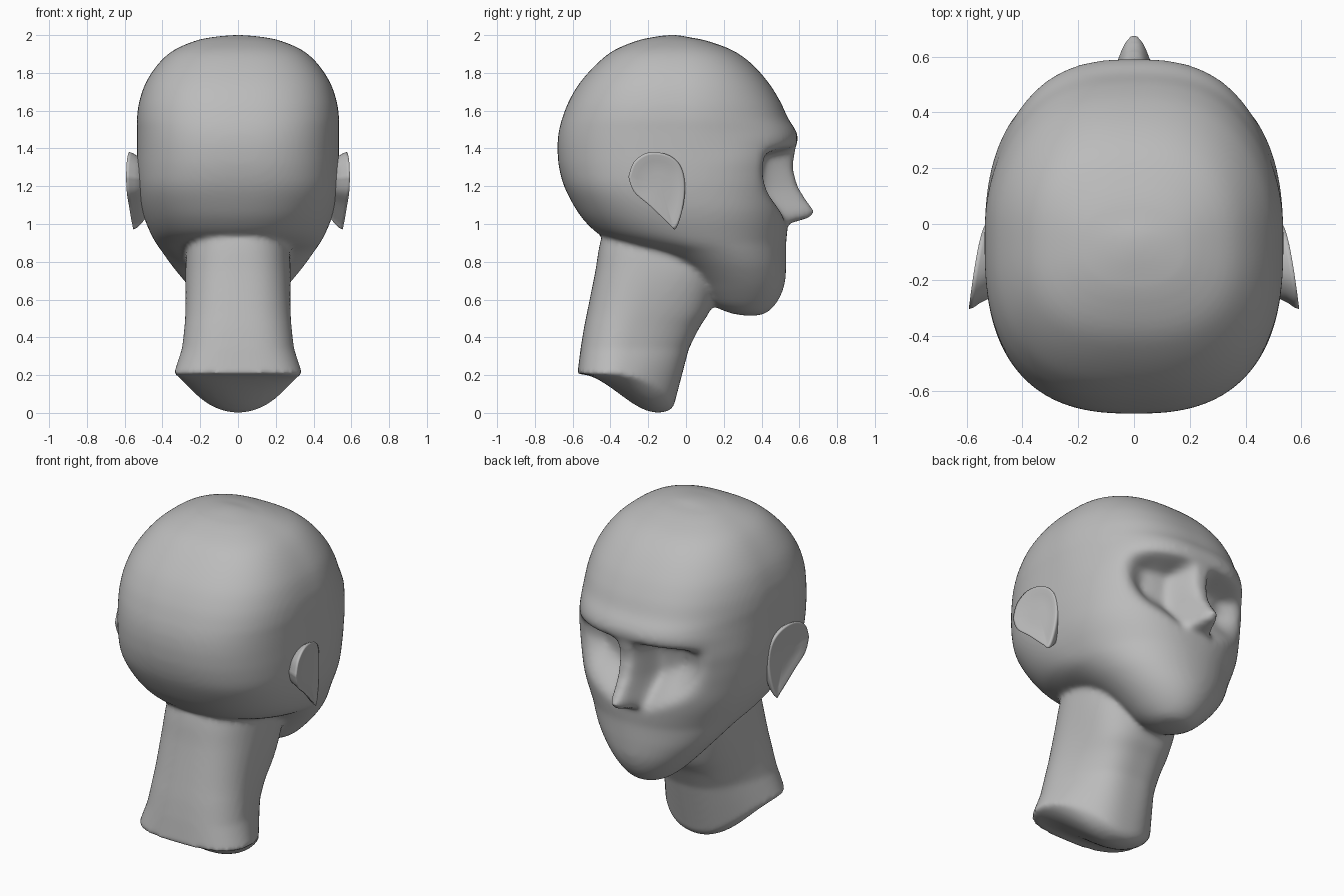
import bpy, bmesh, math

if "Cube" in bpy.data.objects:
    bpy.data.objects.remove(bpy.data.objects["Cube"])

grey = bpy.data.materials.new("clay grey")
grey.diffuse_color = (0.5, 0.5, 0.5, 1)
grey.use_nodes = True
grey.node_tree.nodes["Principled BSDF"].inputs["Base Color"].default_value = grey.diffuse_color


def step(a, b, v):
    t = max(0.0, min(1.0, (v - a) / (b - a)))
    return t * t * (3 - 2 * t)


def catmull(keys, sub):
    """Smoothly interpolate rows of numbers."""
    out = []
    for i in range(len(keys) - 1):
        p0, p1, p2 = keys[max(i - 1, 0)], keys[i], keys[i + 1]
        p3 = keys[min(i + 2, len(keys) - 1)]
        for s in range(sub):
            t = s / sub
            out.append([0.5 * (2 * b + (c - a) * t + (2 * a - 5 * b + 4 * c - d) * t * t
                               + (3 * b - a - 3 * c + d) * t ** 3)
                        for a, b, c, d in zip(p0, p1, p2, p3)])
    return out + [list(keys[-1])]


def ring(z, yf, yb, w, n, count):
    """Horizontal superellipse from the front and back y and half width."""
    pts = []
    k_up = step(1.05, 1.25, z)
    cy = (yf + yb) / 2 * (1 - k_up) - .07 * k_up
    for k in range(count):
        a = 2 * math.pi * k / count
        s, c = math.sin(a), math.cos(a)
        r = (abs(s) ** n + abs(c) ** n) ** (-1 / n)
        depth = yf - cy if c > 0 else cy - yb
        pts.append((w * r * s, cy + depth * r * c, z))
    return pts


def loft(bm, rings):
    rows = [[bm.verts.new(p) for p in r] for r in rings]
    n = len(rows[0])
    for a, b in zip(rows, rows[1:]):
        for k in range(n):
            bm.faces.new((a[k], a[(k + 1) % n], b[(k + 1) % n], b[k]))
    bm.faces.new(rows[0][::-1])
    bm.faces.new(rows[-1])


def finish(bm, name):
    bmesh.ops.recalc_face_normals(bm, faces=bm.faces)
    me = bpy.data.meshes.new(name)
    bm.to_mesh(me)
    bm.free()
    ob = bpy.data.objects.new(name, me)
    bpy.context.collection.objects.link(ob)
    return ob


# Skull and jaw: z, front y, back y, half width, squareness
head_keys = [
    (.515, .38, .31, .03, 2), (.53, .425, .23, .10, 2), (.57, .47, .14, .16, 2),
    (.63, .505, .08, .222, 2), (.70, .525, .02, .285, 2), (.78, .53, -.07, .35, 2.05),
    (.85, .53, -.2, .40, 2.1), (.90, .53, -.36, .435, 2.2), (.95, .535, -.465, .462, 2.3),
    (1.02, .54, -.54, .492, 2.4), (1.1, .54, -.595, .515, 2.5), (1.2, .54, -.645, .53, 2.6),
    (1.3, .55, -.672, .535, 2.6), (1.39, .575, -.68, .535, 2.6), (1.45, .592, -.678, .535, 2.6),
    (1.5, .578, -.671, .535, 2.6), (1.56, .54, -.655, .535, 2.6), (1.65, .498, -.62, .522, 2.6),
    (1.75, .435, -.56, .487, 2.6), (1.85, .345, -.47, .42, 2.6), (1.92, .245, -.38, .34, 2.6),
    (1.97, .11, -.26, .225, 2.5), (1.99, .01, -.17, .13, 2.3), (2.0, -.04, -.10, .03, 2)]
nose_keys = [(1.0, 0), (1.015, .05), (1.035, .12), (1.07, .14), (1.12, .10),
             (1.2, .05), (1.3, .015), (1.4, 0)]


def nose(z):
    for (z0, a), (z1, b) in zip(nose_keys, nose_keys[1:]):
        if z0 <= z <= z1:
            return a + (b - a) * (z - z0) / (z1 - z0)
    return 0


def sculpt(p):
    """Narrow the temples, push in the eye sockets and pull out the nose."""
    x, y, z = p
    x *= 1 - .06 * step(.0, .45, y) * step(1.3, 1.5, z)
    if y < .2:
        return (x, y, z)
    ax = abs(x)
    low = .97 + .45 * max(0, ax - .1)           # socket floor rises outward
    socket = (step(.03, .13, ax) * (1 - step(.24, .44, ax))
              * (1 - step(1.35, 1.42, z)) * step(low, low + .23, z))
    tip = 1 - step(.01, .10, ax)
    return (x, y - .14 * socket + nose(z) * tip, z)


bm = bmesh.new()
loft(bm, [[sculpt(p) for p in ring(*row, 200)] for row in catmull(head_keys, 8)])


# Neck: broad at the nape, narrowing forward, with a slanted scooped lower end
def neck_taper(p):
    x, y, z = p
    k = .32 * (1 - step(.2, .8, z))
    return (x * (1 - k * step(-.42, .0, y)), y, z)


def neck_floor(x, y):
    return .205 - .205 * step(-.56, -.15, y) * max(0, 1 - (x / .34) ** 2)


rim = [neck_taper(p) for p in ring(0, -.065, -.575, .345, 3, 96)]
rings = []
for s in (.05, .2, .4, .6, .75, .85, .93, 1):
    pts = [(x * s, -.3175 + (y + .3175) * s) for x, y, z in rim]
    rings.append([(x, y, neck_floor(x, y) + .035 * s ** 10 * step(-.35, -.1, y)) for x, y in pts])
neck_keys = [(.34, .015, -.558, .305, 2.9), (.45, .07, -.54, .295, 2.8), (.55, .13, -.52, .29, 2.7),
             (.75, .19, -.48, .28, 2.6), (.9, .19, -.455, .265, 2.5), (1.1, .2, -.4, .22, 2.5)]
rings += [[neck_taper(p) for p in ring(*row, 96)] for row in catmull(neck_keys, 4)]
loft(bm, rings)
raw = finish(bm, "head_and_neck_raw")

# Fuse head and neck into one smooth skin
m = raw.modifiers.new("fuse", 'REMESH')
m.mode = 'VOXEL'
m.voxel_size = 0.015
m = raw.modifiers.new("soften", 'SMOOTH')
m.factor = 0.5
m.iterations = 7
deps = bpy.context.evaluated_depsgraph_get()
skin = bpy.data.meshes.new_from_object(raw.evaluated_get(deps))
bpy.data.objects.remove(raw)
head = bpy.data.objects.new("head_and_neck", skin)
bpy.context.collection.objects.link(head)

# Ears: dished plates flaring out to the rear
ear_keys = [(-.305, 1.25), (-.275, 1.33), (-.2, 1.378), (-.1, 1.368), (-.03, 1.31), (-.005, 1.2),
            (-.02, 1.07), (-.055, .975), (-.09, 1.0), (-.19, 1.095), (-.275, 1.17), (-.305, 1.25)]
outline = catmull(ear_keys, 5)[:-1]


def ear_ring(scale, cy, offset, flat=None):
    pts = []
    for y, z in outline:
        yy, zz = cy + (y - cy) * scale, 1.2 + (z - 1.2) * scale
        x = flat if flat else .53 + .062 * min(1, max(0, -yy / .3)) ** .6 + offset
        pts.append((x, yy, zz))
    return pts


ears = []
for side, name in ((1, "right_ear"), (-1, "left_ear")):
    bm = bmesh.new()
    layers = [ear_ring(.75, -.1, 0, .49), ear_ring(.88, -.11, -.04), ear_ring(.97, -.13, -.016),
              ear_ring(1, -.13, 0), ear_ring(.92, -.13, 0), ear_ring(.75, -.13, -.008),
              ear_ring(.4, -.13, -.012), ear_ring(.05, -.13, -.012)]
    loft(bm, [[(side * x, y, z) for x, y, z in r] for r in layers])
    ears.append(finish(bm, name))

for ob in [head] + ears:
    ob.data.materials.clear()
    ob.data.materials.append(grey)
    for p in ob.data.polygons:
        p.use_smooth = True
        p.material_index = 0
